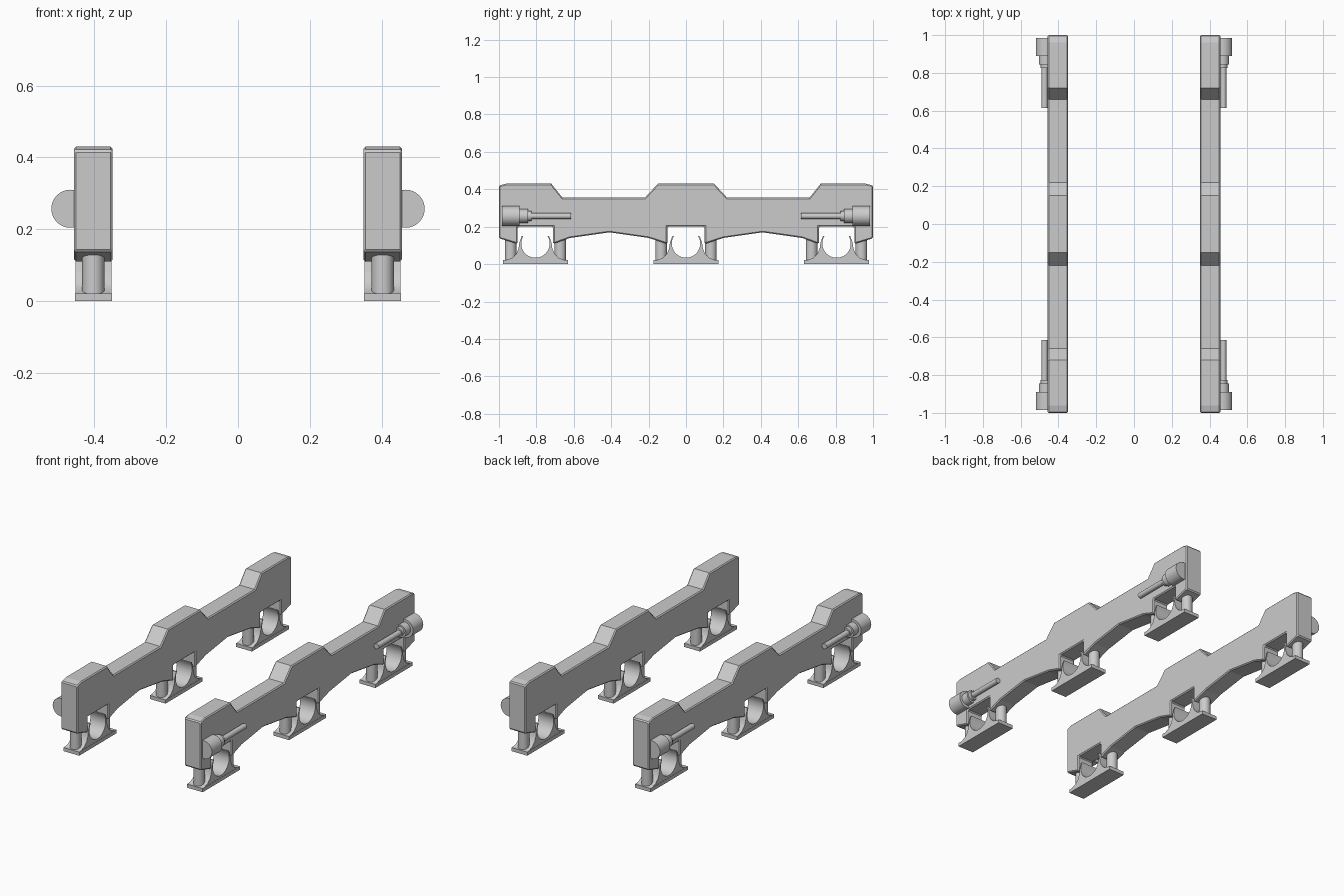
import bpy, bmesh, math
from mathutils import Matrix

cube = bpy.data.objects.get("Cube")
if cube:
    bpy.data.objects.remove(cube, do_unlink=True)

grey = bpy.data.materials.new("plain_grey")
grey.use_nodes = True
colour = (0.6, 0.6, 0.6, 1)
grey.diffuse_color = colour
grey.node_tree.nodes["Principled BSDF"].inputs["Base Color"].default_value = colour

BAR_X = 0.403
CLAMPS = (-0.805, 0, 0.805)


def finish(bm, name, bevel=0, smooth=False):
    bmesh.ops.recalc_face_normals(bm, faces=bm.faces)
    mesh = bpy.data.meshes.new(name)
    bm.to_mesh(mesh)
    bm.free()
    mesh.materials.append(grey)
    obj = bpy.data.objects.new(name, mesh)
    bpy.context.collection.objects.link(obj)
    if bevel:
        mod = obj.modifiers.new("edge_bevel", "BEVEL")
        mod.width = bevel
        mod.segments = 1
        mod.limit_method = "ANGLE"
        mod.angle_limit = math.radians(60)
    if smooth:
        bpy.ops.object.select_all(action="DESELECT")
        obj.select_set(True)
        bpy.context.view_layer.objects.active = obj
        bpy.ops.object.shade_smooth_by_angle(angle=math.radians(35))
    return obj


def extrude_profile(name, points, x, width, y=0, bevel=0, smooth=False):
    """Extrude a (y, z) outline along x, centred on x."""
    bm = bmesh.new()
    face = bm.faces.new([bm.verts.new((x - width / 2, y + py, pz)) for py, pz in points])
    moved = bmesh.ops.extrude_face_region(bm, geom=[face])["geom"]
    verts = [v for v in moved if isinstance(v, bmesh.types.BMVert)]
    bmesh.ops.translate(bm, verts=verts, vec=(width, 0, 0))
    return finish(bm, name, bevel, smooth)


def add_cylinder(bm, radius, length, centre, along_y=False):
    turn = Matrix.Rotation(math.pi / 2, 4, "X") if along_y else Matrix()
    bmesh.ops.create_cone(bm, cap_ends=True, segments=32, radius1=radius, radius2=radius,
                          depth=length, matrix=Matrix.Translation(centre) @ turn)


def mirrored(half):
    return half + [(-y, z) for y, z in reversed(half)]


# Bar outline: raised blocks on top, notches and shallow arches below
top = mirrored([(-1, 0.42), (-0.96, 0.43), (-0.72, 0.43), (-0.66, 0.355),
                (-0.22, 0.355), (-0.15, 0.43)])
bottom = mirrored([(1, 0.138), (0.9, 0.108), (0.9, 0.2), (0.71, 0.2), (0.71, 0.108),
                   (0.62, 0.14), (0.41, 0.17), (0.2, 0.14), (0.1, 0.108), (0.1, 0.2)])

# Cradle outline: flared foot with thin arms round an open circle
arm = [(-0.16, 0.02), (-0.125, 0.033), (-0.102, 0.055), (-0.09, 0.085),
       (-0.086, 0.115), (-0.073, 0.15), (-0.065, 0.15)]
start, end, steps = math.radians(149), math.radians(391), 28
bowl = [(0.076 * math.cos(a), 0.11 + 0.076 * math.sin(a))
        for a in (start + (end - start) * i / steps for i in range(steps + 1))]
cradle = arm + bowl + [(-y, z) for y, z in reversed(arm)]

for side, label in ((1, "left"), (-1, "right")):
    x = side * BAR_X
    extrude_profile(label + "_bar", top + bottom, x, 0.108, bevel=0.006)

    # Clamps: base plate, cradle and two posts
    for y, place in zip(CLAMPS, ("front", "middle", "back")):
        name = f"{label}_{place}_"
        extrude_profile(name + "base", mirrored([(-0.173, 0), (-0.173, 0.021)]), x, 0.103, y)
        extrude_profile(name + "cradle", cradle, x, 0.1, y, smooth=True)
        bm = bmesh.new()
        for offset in (-0.133, 0.133):
            add_cylinder(bm, 0.031, 0.14, (x, y + offset, 0.085))
        finish(bm, name + "posts", smooth=True)

    # Stepped actuators on the outer faces
    for end_side, place in ((-1, "front"), (1, "back")):
        bm = bmesh.new()
        for radius, inner, outer, ax in ((0.053, 0.89, 0.985, 0.467), (0.037, 0.845, 0.895, 0.467),
                                         (0.027, 0.825, 0.85, 0.467), (0.016, 0.615, 0.83, 0.473)):
            add_cylinder(bm, radius, outer - inner,
                         (side * ax, end_side * (inner + outer) / 2, 0.257), True)
        finish(bm, f"{label}_{place}_actuator", smooth=True)
